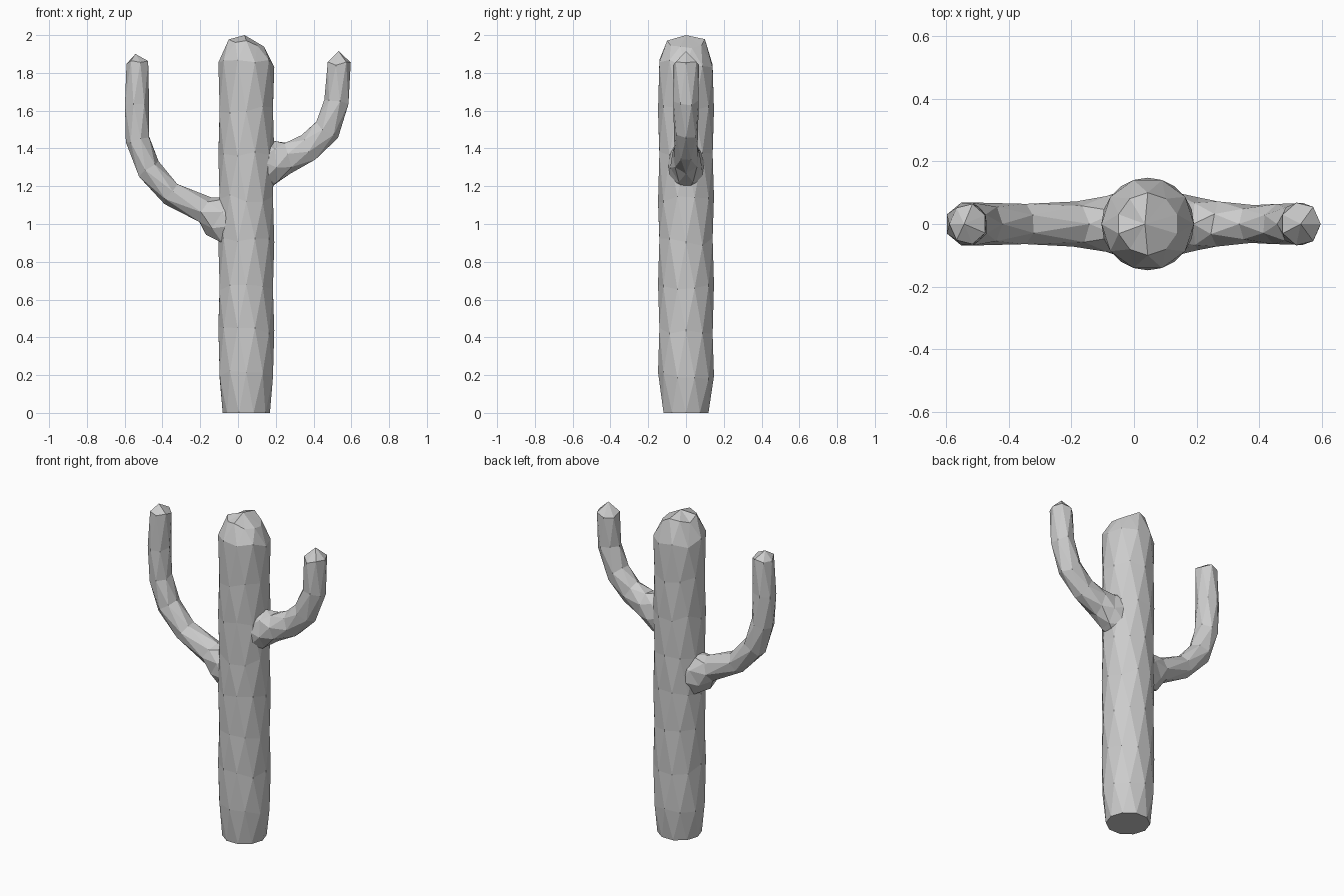
import bpy, bmesh, math, random
from mathutils import Vector

if "Cube" in bpy.data.objects:
    bpy.data.objects.remove(bpy.data.objects["Cube"])

random.seed(4)


def faceted_tube(name, rings, tip, sides, jitter=0.0, phase=0.0):
    """Closed low-poly tube. Ring = (x, z, tilt in degrees, in-plane radius, y radius)."""
    bm = bmesh.new()
    loops = []
    for i, (x, z, tilt, r, ry) in enumerate(rings):
        t = math.radians(tilt)
        across = Vector((math.cos(t), 0, math.sin(t)))
        along = Vector((-math.sin(t), 0, math.cos(t)))
        loop = []
        for k in range(sides):
            a = 2 * math.pi * (k + phase + 0.5 * (i % 2)) / sides
            slide = random.uniform(-jitter, jitter) if i else 0
            p = Vector((x, 0, z)) + across * r * math.cos(a) + along * slide
            p.y = ry * math.sin(a)
            loop.append(bm.verts.new(p))
        loops.append(loop)
    # staggered triangles give the chipped facets
    for i in range(len(loops) - 1):
        a, b = loops[i], loops[i + 1]
        for k in range(sides):
            n = (k + 1) % sides
            if i % 2 == 0:
                bm.faces.new((a[k], a[n], b[k]))
                bm.faces.new((a[n], b[n], b[k]))
            else:
                bm.faces.new((a[k], b[n], b[k]))
                bm.faces.new((a[k], a[n], b[n]))
    # closed base and pointed tip
    bm.faces.new(loops[0])
    top = bm.verts.new((tip[0], 0, tip[1]))
    for k in range(sides):
        bm.faces.new((loops[-1][k], loops[-1][(k + 1) % sides], top))
    bmesh.ops.recalc_face_normals(bm, faces=bm.faces)
    mesh = bpy.data.meshes.new(name)
    bm.to_mesh(mesh)
    bm.free()
    obj = bpy.data.objects.new(name, mesh)
    bpy.context.collection.objects.link(obj)
    return obj


# Trunk: narrowed foot, straight column, domed head
cx = 0.044
column = [(cx, 0.2 + 0.235 * i, 0, 0.148, 0.148) for i in range(8)]
trunk = ([(cx, 0.0, 0, 0.125, 0.125)] + column
         + [(cx, 1.955, 0, 0.098, 0.1)])
faceted_tube("trunk", trunk, (0.035, 2.0), 10, jitter=0.025)

# Left arm: flared root, long sweep outwards and up
left_arm = [
    (-0.02, 1.02, 62, 0.15, 0.11),
    (-0.105, 1.045, 62, 0.12, 0.092),
    (-0.18, 1.075, 65, 0.076, 0.074),
    (-0.36, 1.165, 58, 0.066, 0.066),
    (-0.475, 1.29, 38, 0.069, 0.07),
    (-0.53, 1.45, 13, 0.066, 0.07),
    (-0.538, 1.64, 0, 0.067, 0.07),
    (-0.53, 1.855, -2, 0.06, 0.066),
]
faceted_tube("left_arm", left_arm, (-0.543, 1.9), 7, jitter=0.01)

# Right arm: higher, shorter and more tightly curved
right_arm = [
    (0.11, 1.31, -82, 0.15, 0.11),
    (0.2, 1.325, -82, 0.115, 0.086),
    (0.265, 1.352, -78, 0.086, 0.074),
    (0.37, 1.40, -62, 0.078, 0.062),
    (0.465, 1.495, -38, 0.075, 0.066),
    (0.525, 1.65, -14, 0.068, 0.068),
    (0.533, 1.85, 0, 0.064, 0.07),
]
faceted_tube("right_arm", right_arm, (0.533, 1.915), 7, jitter=0.01)
